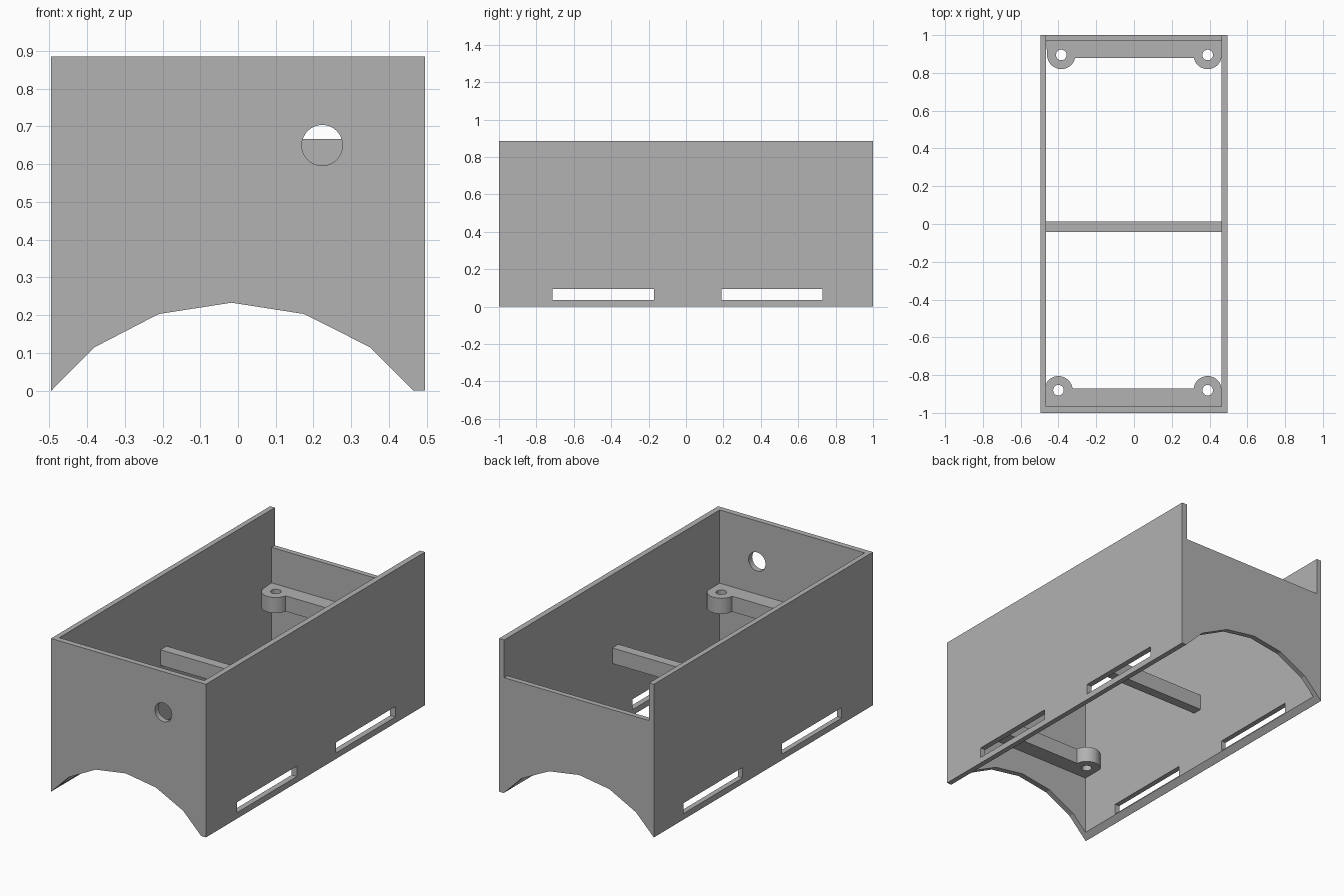
import bpy, bmesh, math
from mathutils import Vector

cube = bpy.data.objects.get("Cube")
if cube:
    bpy.data.objects.remove(cube, do_unlink=True)

grey = bpy.data.materials.new("mid grey")
grey.use_nodes = True
colour = (0.445, 0.445, 0.445, 1)
grey.diffuse_color = colour
grey.node_tree.nodes["Principled BSDF"].inputs["Base Color"].default_value = colour

TOP, BACK_TOP = 0.885, 0.667
IN_L, IN_R, IN_F, IN_B = -0.465, 0.462, -0.967, 0.97
BAR_LOW, BAR_TOP = 0.372, 0.462


def prism(name, points, axis, start, end):
    """Extrude an outline along z (points are x, y) or y (points are x, z)."""
    bm = bmesh.new()
    place = (lambda a, b: (a, b, start)) if axis == "z" else (lambda a, b: (a, start, b))
    face = bm.faces.new([bm.verts.new(place(a, b)) for a, b in points])
    grown = bmesh.ops.extrude_face_region(bm, geom=[face])["geom"]
    shift = Vector((0, 0, end - start)) if axis == "z" else Vector((0, end - start, 0))
    bmesh.ops.translate(bm, vec=shift,
                        verts=[v for v in grown if isinstance(v, bmesh.types.BMVert)])
    bmesh.ops.recalc_face_normals(bm, faces=bm.faces)
    mesh = bpy.data.meshes.new(name)
    bm.to_mesh(mesh)
    bm.free()
    mesh.materials.append(grey)
    obj = bpy.data.objects.new(name, mesh)
    bpy.context.collection.objects.link(obj)
    return obj


def box(name, x0, x1, y0, y1, z0, z1):
    return prism(name, [(x0, y0), (x1, y0), (x1, y1), (x0, y1)], "z", z0, z1)


def arc(cx, cy, r, a0, a1, steps):
    angles = [math.radians(a0 + (a1 - a0) * i / steps) for i in range(steps + 1)]
    return [(cx + r * math.cos(a), cy + r * math.sin(a)) for a in angles]


def circle(cx, cy, r, steps=32):
    return arc(cx, cy, r, 0, 360, steps)[:-1]


def cut(obj, cutters):
    """Subtract each cutter, bake the result and remove the cutters."""
    for cutter in cutters:
        cutter.hide_render = True
        mod = obj.modifiers.new("cut", "BOOLEAN")
        mod.operation, mod.solver, mod.object = "DIFFERENCE", "EXACT", cutter
    graph = bpy.context.evaluated_depsgraph_get()
    baked = bpy.data.meshes.new_from_object(obj.evaluated_get(graph))
    obj.modifiers.clear()
    obj.data = baked
    for cutter in cutters:
        bpy.data.objects.remove(cutter, do_unlink=True)


# Open housing: walls, lowered back, arched underside, side slots, front hole
housing = box("housing", -0.495, 0.495, -1, 1, 0, TOP)
arch = [(-0.594, -0.1), (-0.38, 0.115), (-0.21, 0.203), (-0.017, 0.233),
        (0.175, 0.203), (0.35, 0.115), (0.465, 0), (0.465, -0.1)]
cut(housing, [
    box("cavity_cutter", IN_L, IN_R, IN_F, IN_B, -0.2, 1.2),
    box("back_notch_cutter", IN_L, IN_R, 0.9, 1.2, BACK_TOP, 1.2),
    prism("arch_cutter", arch, "y", -1.2, 1.2),
    box("front_slot_cutter", -0.7, 0.7, -0.715, -0.17, 0.035, 0.095),
    box("back_slot_cutter", -0.7, 0.7, 0.19, 0.73, 0.035, 0.095),
    prism("front_hole_cutter", circle(0.223, 0.65, 0.054), "y", -1.2, -0.8),
])

# Cross bar between the side walls
box("cross_bar", IN_L, IN_R, -0.043, 0.013, BAR_LOW, BAR_TOP)


# End ledges, each with two rounded screw bosses
def ledge(name, side, wall, edge, cy, left, right, r=0.075):
    lean = math.degrees(math.asin((cy - edge) * side / r))
    outline = [(IN_L, wall * side)]
    outline += arc(left, cy * side, r, 180, 360 - lean, 20)
    outline += arc(right, cy * side, r, 180 + lean, 360, 20)
    outline += [(IN_R, wall * side)]
    # Outlines are drawn for the back end and mirrored for the front one
    outline = [(min(max(x, IN_L), IN_R), y * side) for x, y in outline]
    obj = prism(name, outline, "z", BAR_LOW, BAR_TOP)
    cut(obj, [prism("screw_hole_cutter", circle(x, cy, 0.028, 24), "z", 0.2, 0.7)
              for x in (left, right)])


ledge("back_ledge", 1, IN_B, 0.88, 0.895, -0.385, 0.39)
ledge("front_ledge", -1, IN_F, -0.872, -0.88, -0.4, 0.39)
